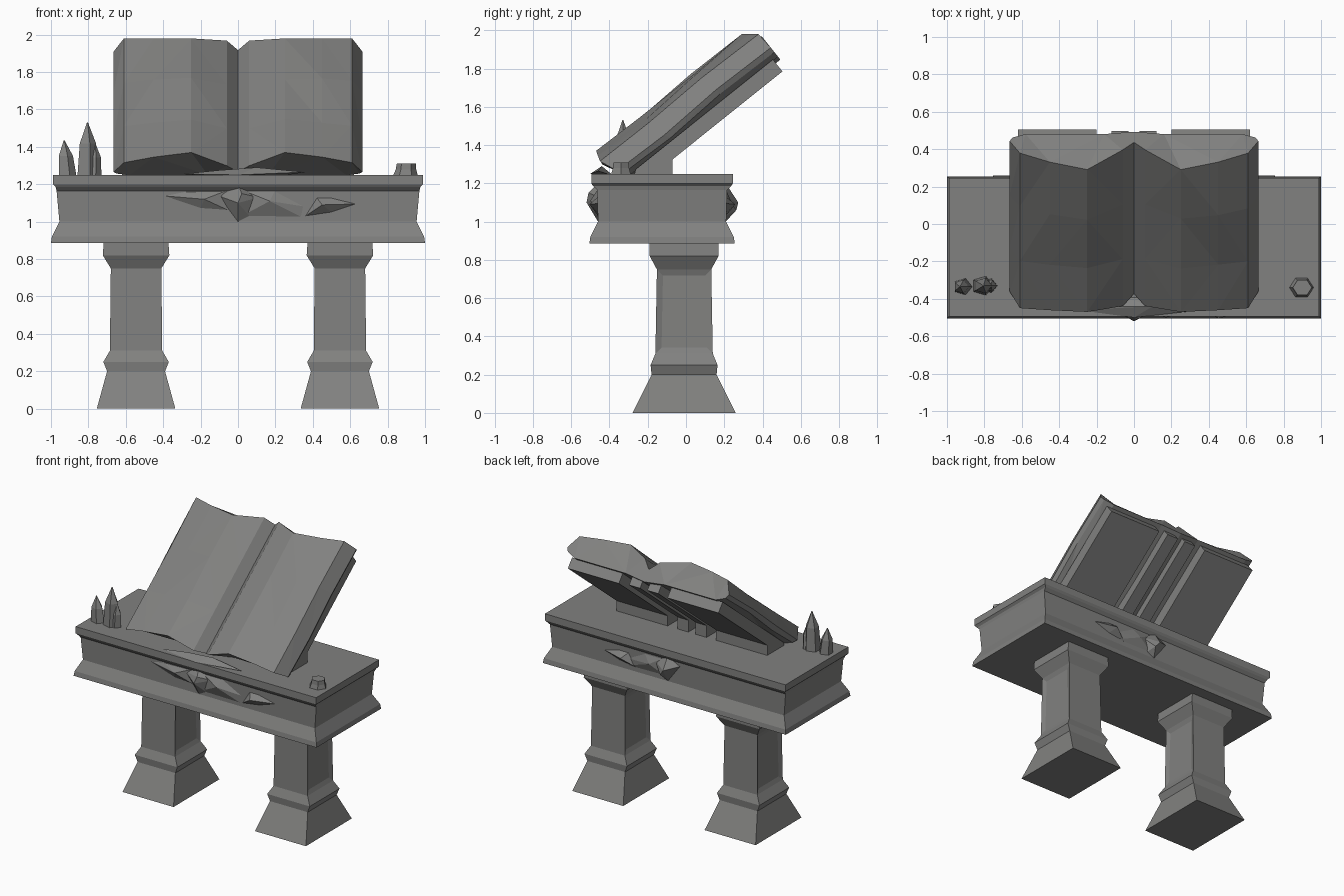
import bpy, bmesh, math, random
from mathutils import Vector

random.seed(4)
if "Cube" in bpy.data.objects:
    bpy.data.objects.remove(bpy.data.objects["Cube"])

stone = bpy.data.materials.new("grey_stone")
stone.use_nodes = True
GREY = (0.22, 0.22, 0.215, 1)
stone.diffuse_color = GREY
stone.node_tree.nodes["Principled BSDF"].inputs["Base Color"].default_value = GREY


def finish(name, bm):
    bmesh.ops.recalc_face_normals(bm, faces=bm.faces)
    mesh = bpy.data.meshes.new(name)
    bm.to_mesh(mesh)
    bm.free()
    mesh.materials.append(stone)
    obj = bpy.data.objects.new(name, mesh)
    bpy.context.collection.objects.link(obj)
    return obj


def loft(bm, sections):
    """Skin a list of equal-length point rings and cap both ends."""
    rings = [[bm.verts.new(p) for p in s] for s in sections]
    n = len(rings[0])
    sides = []
    for a, b in zip(rings, rings[1:]):
        for i in range(n):
            j = (i + 1) % n
            sides.append(bm.faces.new((a[i], a[j], b[j], b[i])))
    bm.faces.new(rings[0])
    bm.faces.new(rings[-1])
    return sides


def rect(cx, cy, hx, hy, z):
    return [(cx - hx, cy - hy, z), (cx + hx, cy - hy, z),
            (cx + hx, cy + hy, z), (cx - hx, cy + hy, z)]


# Table slab with flared foot moulding and top lip: (z, half x, half y)
slab = [(0.885, 1.0, 0.38), (0.92, 0.995, 0.375), (1.0, 0.955, 0.335),
        (1.165, 0.97, 0.34), (1.185, 0.975, 0.36), (1.2, 0.99, 0.37), (1.25, 0.99, 0.37)]
bm = bmesh.new()
loft(bm, [rect(0, -0.125, hx, hy, z) for z, hx, hy in slab])
finish("table_slab", bm)

# Square columns with sunken side panels: (z, half x, half y)
column = [(0, 0.21, 0.27), (0.2, 0.155, 0.17), (0.25, 0.175, 0.175), (0.31, 0.14, 0.15),
          (0.75, 0.135, 0.142), (0.82, 0.178, 0.18), (0.9, 0.172, 0.18)]
for side, label in ((-1, "right"), (1, "left")):
    bm = bmesh.new()
    sides = loft(bm, [rect(side * 0.545, -0.01, hx, hy, z) for z, hx, hy in column])
    bm.normal_update()
    panels = [f for f in sides if abs(f.normal.x) > 0.9 and f.calc_area() > 0.1]
    bmesh.ops.recalc_face_normals(bm, faces=bm.faces)
    bmesh.ops.inset_individual(bm, faces=panels, thickness=0.045, depth=-0.012)
    finish(label + "_column", bm)

# Book frame: u runs up the slope, n points out of the pages
TILT = math.radians(38.7)
COS, SIN = math.cos(TILT), math.sin(TILT)


def book(x, u, n):
    return Vector((x, -0.47 + u * COS - n * SIN, 1.37 + u * SIN + n * COS))


# Page block: half cross-section mirrored, then lofted up the slope
half = [(0.06, -0.075), (0.25, 0.0), (0.45, -0.025), (0.61, -0.055),
        (0.665, -0.15), (0.65, -0.18), (0.58, -0.21), (0.16, -0.21)]
profile = [(0, -0.14)] + half + [(0, -0.23)] + [(-x, n) for x, n in reversed(half)]
bm = bmesh.new()
sections = []
for t in (0, 0.3, 0.65, 1):
    ring = []
    for x, n in profile:
        low = 0.08 * max(0, -n - 0.1) / 0.1 - 0.02 * min(1, -n / 0.06)
        high = 0.975 + 0.075 * min(1, -n / 0.06)
        wobble = random.uniform(-0.012, 0.012) if 0 < t < 1 and abs(x) > 0.1 else 0
        ring.append(book(x, low + (high - low) * t, n + wobble))
    sections.append(ring)
loft(bm, sections)
bmesh.ops.triangulate(bm, faces=bm.faces)
finish("open_pages", bm)


def board(name, x0, x1, n_top, n_low):
    """Sloped board whose lower end stands on the table with an upright back."""
    low, high = 0.1, 1.02
    heel = book(0, 0, n_low)
    u_heel = (-0.07 - heel.y) / COS
    outline = [book(0, low, n_top), book(0, high, n_top), book(0, high, n_low),
               book(0, u_heel, n_low), Vector((0, -0.07, 1.245)), Vector((0, -0.27, 1.245))]
    b = bmesh.new()
    loft(b, [[(x, p.y, p.z) for p in outline] for x in (x0, x1)])
    finish(name, b)


for s, label in ((-1, "right"), (1, "left")):
    board(label + "_cover", s * 0.2, s * 0.62, -0.205, -0.285)
    board(label + "_spine_rib", s * 0.03, s * 0.12, -0.2, -0.275)


# Faceted carvings on the table faces
def carving(name, outline, peaks, y, out):
    """Outline on the wall, joined to a ridge of raised peaks (x, z, height)."""
    b = bmesh.new()
    for x, z in outline:
        b.verts.new((x, y - out * 0.02, z))
        b.verts.new((x, y, z))
    for x, z, h in peaks:
        b.verts.new((x, y + out * h, z))
    bmesh.ops.convex_hull(b, input=b.verts)
    finish(name, b)


diamond = [(-0.11, 1.14), (0, 1.2), (0.11, 1.13), (0.06, 1.03), (0, 1.0)]
long_leaf = [(0.02, 1.17), (0.2, 1.17), (0.36, 1.08), (0.34, 1.025), (0.02, 1.03)]
leaf_tip = [(0.36, 1.03), (0.42, 1.13), (0.5, 1.13), (0.64, 1.095), (0.5, 1.05)]
wing = [(-0.42, 1.14), (-0.3, 1.165), (-0.05, 1.17), (-0.05, 1.06), (-0.2, 1.07)]
FRONT, BACK = -0.46, 0.208
carving("front_diamond", diamond, [(0, 1.1, 0.06), (0.02, 1.15, 0.05)], FRONT, -1)
carving("front_left_leaf", long_leaf, [(0.17, 1.11, 0.04)], FRONT, -1)
carving("front_leaf_tip", leaf_tip, [(0.45, 1.09, 0.045)], FRONT, -1)
carving("front_right_wing", wing, [(-0.18, 1.12, 0.035)], FRONT, -1)
carving("back_diamond", diamond, [(0, 1.1, 0.065), (0.03, 1.06, 0.055)], BACK, 1)
carving("back_leaf", long_leaf, [(0.14, 1.1, 0.03)], BACK, 1)
carving("back_leaf_tip", [(x - 0.1, z) for x, z in leaf_tip], [(0.36, 1.09, 0.05)], BACK, 1)

# Low folded ribbon under the page edge
bm = bmesh.new()
for x, y, z in ((-0.3, -0.46, 1.255), (0, -0.5, 1.25), (0.36, -0.46, 1.265), (0.1, -0.44, 1.29),
                (-0.1, -0.44, 1.275), (-0.1, -0.38, 1.24), (0.2, -0.38, 1.24), (0, -0.46, 1.24)):
    bm.verts.new((x, y, z))
bmesh.ops.convex_hull(bm, input=bm.verts)
finish("page_ribbon", bm)


# Spikes and a stone on the table top
def spike(name, x, y, r, height, lean, waist=0.55, tip=0.05, sides=5):
    def ring(z, radius, shift):
        return [(x + shift + radius * math.cos(i * math.tau / sides),
                 y + radius * 0.9 * math.sin(i * math.tau / sides), z) for i in range(sides)]
    b = bmesh.new()
    loft(b, [ring(1.24, r, 0), ring(1.25 + height * waist, r * 0.8, lean * 0.6),
             ring(1.25 + height, r * tip, lean)])
    finish(name, b)


spike("outer_spike", -0.915, -0.335, 0.052, 0.185, -0.015)
spike("tall_spike", -0.81, -0.33, 0.06, 0.28, 0.005, 0.6)
spike("inner_spike", -0.775, -0.33, 0.045, 0.17, 0.01)
spike("loose_stone", 0.895, -0.34, 0.068, 0.06, 0.005, 0.5, 0.75, 6)
